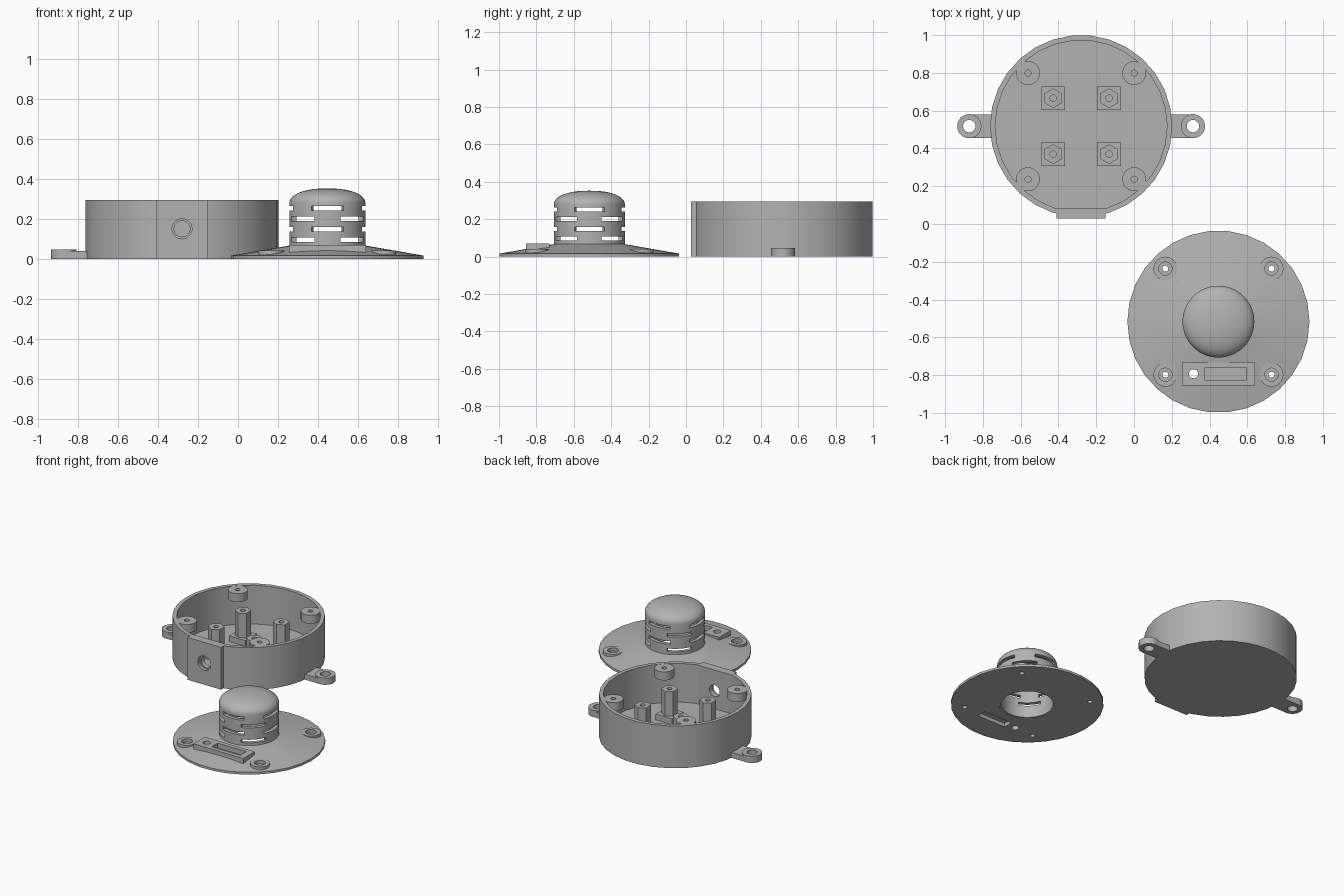
import bpy, bmesh, math
from mathutils import Matrix, Vector

if "Cube" in bpy.data.objects:
    bpy.data.objects.remove(bpy.data.objects["Cube"], do_unlink=True)

grey = bpy.data.materials.new("plain grey plastic")
grey.use_nodes = True
grey.diffuse_color = (0.45, 0.45, 0.45, 1)
grey.node_tree.nodes["Principled BSDF"].inputs["Base Color"].default_value = grey.diffuse_color


def finish(name, bm, loc=(0, 0, 0)):
    bmesh.ops.recalc_face_normals(bm, faces=bm.faces)
    mesh = bpy.data.meshes.new(name)
    bm.to_mesh(mesh)
    bm.free()
    mesh.materials.append(grey)
    ob = bpy.data.objects.new(name, mesh)
    ob.location = loc
    bpy.context.collection.objects.link(ob)
    return ob


def box(name, x0, x1, y0, y1, z0, z1):
    bm = bmesh.new()
    m = Matrix.Translation(((x0 + x1) / 2, (y0 + y1) / 2, (z0 + z1) / 2))
    bmesh.ops.create_cube(bm, size=1, matrix=m @ Matrix.Diagonal((x1 - x0, y1 - y0, z1 - z0, 1)))
    return finish(name, bm)


def tube(name, x, y, z0, z1, r, sides=24, turn=Matrix()):
    bm = bmesh.new()
    bmesh.ops.create_cone(bm, cap_ends=True, segments=sides, radius1=r, radius2=r, depth=z1 - z0,
                          matrix=Matrix.Translation((x, y, (z0 + z1) / 2)) @ turn)
    return finish(name, bm)


def lathe(name, pts, x, y, steps, closed=True):
    bm = bmesh.new()
    vs = [bm.verts.new((r, 0, z)) for r, z in pts]
    pairs = list(zip(vs, vs[1:])) + ([(vs[-1], vs[0])] if closed else [])
    es = [bm.edges.new(p) for p in pairs]
    bmesh.ops.spin(bm, geom=vs + es, axis=(0, 0, 1), cent=(0, 0, 0), steps=steps, angle=math.tau)
    bmesh.ops.remove_doubles(bm, verts=bm.verts, dist=1e-4)
    return finish(name, bm, (x, y, 0))


def sector(x, y, mid, half, z0, z1):
    # Pie-slice cutter for one vent slot
    bm = bmesh.new()
    arc = [mid - half + 2 * half * i / 8 for i in range(9)]
    ring = [bm.verts.new((0, 0, z0))] + [bm.verts.new((0.3 * math.cos(a), 0.3 * math.sin(a), z0)) for a in arc]
    face = bm.faces.new(ring)
    up = bmesh.ops.extrude_face_region(bm, geom=[face])["geom"]
    bmesh.ops.translate(bm, verts=[v for v in up if isinstance(v, bmesh.types.BMVert)],
                        vec=Vector((0, 0, z1 - z0)))
    return finish("slot_cutter", bm, (x, y, 0))


def combine(ob, tools, op):
    bpy.context.view_layer.update()
    bpy.context.view_layer.objects.active = ob
    for t in tools:
        mod = ob.modifiers.new("cut", 'BOOLEAN')
        mod.operation, mod.solver, mod.object = op, 'EXACT', t
        bpy.ops.object.modifier_apply(modifier=mod.name)
        bpy.data.objects.remove(t, do_unlink=True)


def corners(cx, cy, d):
    return [(cx + sx * d, cy + sy * d) for sx in (-1, 1) for sy in (-1, 1)]


R, H, SCREW = 0.482, 0.295, 0.281
BX, BY = -0.28, 0.518
LX, LY = 0.447, -0.517
FLOOR = 0.025

# ---- Case: cup with a flat front panel ----
case = lathe("case_shell", [(0, 0), (R, 0), (R, H), (0.455, H), (0.455, FLOOR), (0, FLOOR)],
             BX, BY, 30, closed=False)
combine(case, [box("front_panel", BX - 0.13, BX + 0.13, 0.028, 0.085, 0, H)], 'UNION')

# Stepped cable hole through the panel
flip = Matrix.Rotation(math.pi / 2, 4, 'X')
for r, y0, y1 in ((0.05, 0, 0.05), (0.04, 0, 0.2)):
    cut = tube("hole_cutter", 0, 0, 0, y1 - y0, r, 30, flip)
    for v in cut.data.vertices:
        v.co.z -= (y1 - y0) / 2
    cut.location = (BX, (y0 + y1) / 2, 0.15)
    combine(case, [cut], 'DIFFERENCE')

# Screw bosses hanging at the rim
for i, (x, y) in enumerate(corners(BX, BY, SCREW)):
    boss = tube(f"case_screw_boss_{i}", x, y, 0.235, H - 0.001, 0.063)
    combine(boss, [tube("cut", x, y, 0.2, 0.4, 0.016)], 'DIFFERENCE')

# Hexagonal standoffs on square feet
for i, (x, y) in enumerate(corners(BX, BY, 0.148)):
    box(f"standoff_foot_{i}", x - 0.063, x + 0.063, y - 0.063, y + 0.063, 0.02, 0.065)
    post = tube(f"standoff_{i}", x, y, 0.05, 0.235, 0.052, 6)
    combine(post, [tube("cut", x, y, 0.1, 0.4, 0.017, 16)], 'DIFFERENCE')

# Mounting ears on both sides
for side, name in ((-1, "right_ear"), (1, "left_ear")):
    ex = BX + side * 0.592
    ear = tube(name, ex, BY, 0, 0.047, 0.064, 30)
    xs = sorted((ex, BX + side * 0.47))
    combine(ear, [box("neck", *xs, BY - 0.063, BY + 0.063, 0, 0.038)], 'UNION')
    combine(ear, [tube("cut", ex, BY, -0.1, 0.1, 0.033)], 'DIFFERENCE')

# ---- Lid: shallow cone with bosses and a switch block ----
lid = lathe("lid_plate", [(0.18, 0), (R, 0), (R, 0.016), (0.47, 0.018), (0.18, 0.068)], LX, LY, 30)
spots = corners(LX, LY, SCREW)
combine(lid, [tube("boss", x, y, 0.005, 0.041, 0.063) for x, y in spots], 'UNION')
SY = LY - 0.276
combine(lid, [box("switch_block", 0.255, 0.64, SY - 0.063, SY + 0.063, 0.005, 0.069)], 'UNION')
cuts = [tube("cut", x, y, 0.018, 0.1, 0.035) for x, y in spots]
cuts += [tube("cut", x, y, -0.1, 0.1, 0.016, 16) for x, y in spots]
cuts += [tube("cut", 0.315, SY, -0.1, 0.1, 0.024),
         box("cut", 0.375, 0.595, SY - 0.033, SY + 0.033, 0.035, 0.2),
         box("cut", 0.375, 0.595, SY - 0.033, SY + 0.033, -0.1, 0.025)]
combine(lid, cuts, 'DIFFERENCE')

# ---- Hollow vented dome ----
def cap(r, base, rise):
    steps = [math.pi / 2 * i / 10 for i in range(11)]
    return [(r * math.cos(a) ** 0.85 if i < 10 else 0, base + rise * math.sin(a))
            for i, a in enumerate(steps)]


outer = [(0.165, 0.001), (0.19, 0.001)] + cap(0.19, 0.28, 0.072)
inner = cap(0.165, 0.275, 0.055)[::-1] + [(0.165, 0.001)]
dome = lathe("vented_dome", outer + inner, LX, LY, 60, closed=False)
slots = []
for row in range(4):
    z = 0.085 + row * 0.052
    for k in range(4):
        mid = k * math.pi / 2 + (math.pi / 4 if row % 2 == 0 else 0)
        slots.append(sector(LX, LY, mid, math.radians(25), z, z + 0.022))
combine(dome, slots, 'DIFFERENCE')

# Smooth curved walls, crisp edges
bpy.context.view_layer.update()
for ob in list(bpy.context.collection.objects):
    if ob.type == 'MESH' and grey.name in ob.data.materials:
        bpy.ops.object.select_all(action='DESELECT')
        ob.select_set(True)
        bpy.context.view_layer.objects.active = ob
        bpy.ops.object.shade_smooth_by_angle(angle=math.radians(30))
